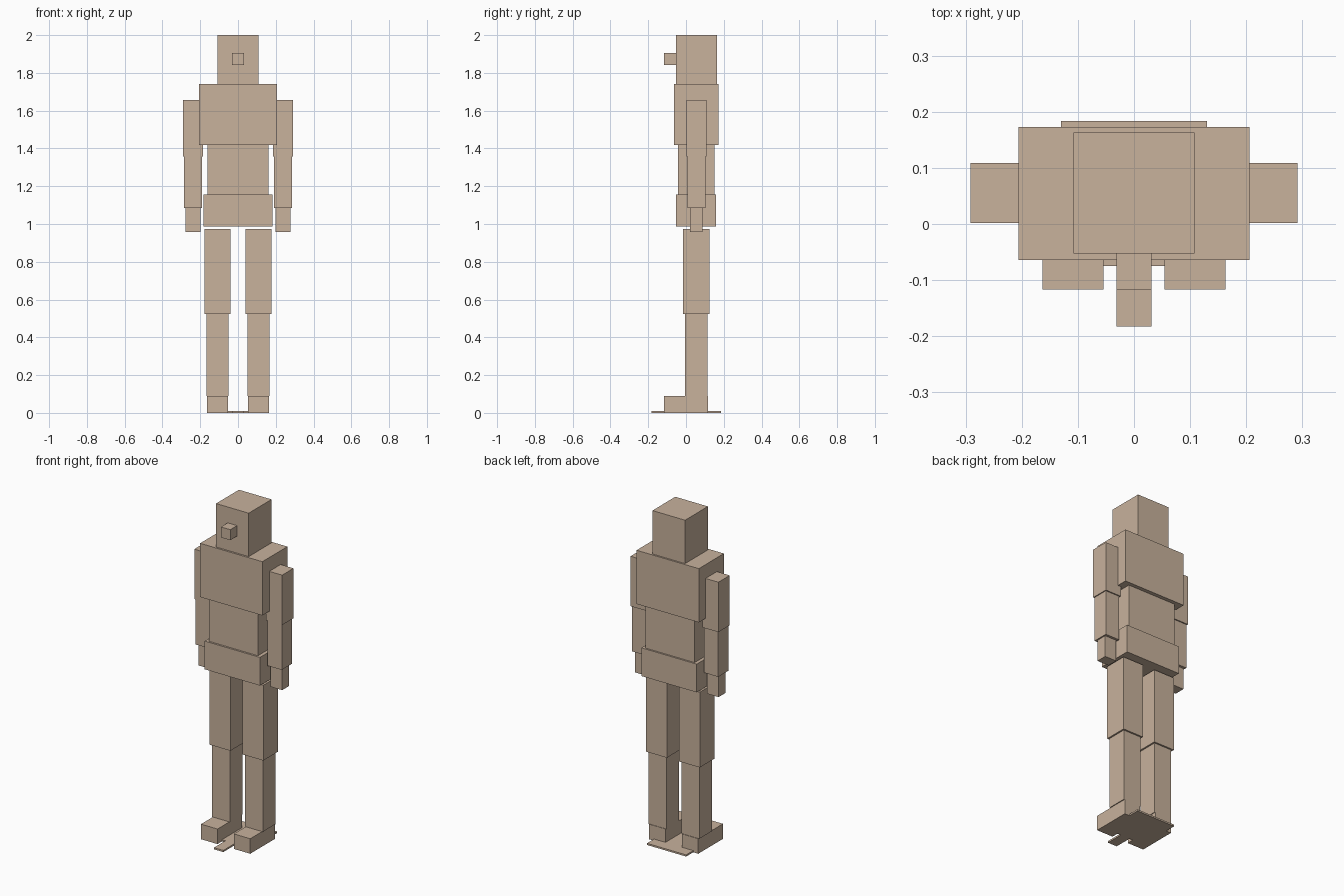
import bpy, bmesh
from mathutils import Vector

if "Cube" in bpy.data.objects:
    bpy.data.objects.remove(bpy.data.objects["Cube"])

tan = bpy.data.materials.new("tan")
tan.diffuse_color = (0.578, 0.445, 0.335, 1)
tan.use_nodes = True
tan.node_tree.nodes["Principled BSDF"].inputs["Base Color"].default_value = tan.diffuse_color


def box(name, x, y, z):
    """Box from (min, max) ranges on each axis."""
    bm = bmesh.new()
    bmesh.ops.create_cube(bm, size=1)
    size = Vector([r[1] - r[0] for r in (x, y, z)])
    centre = Vector([(r[0] + r[1]) / 2 for r in (x, y, z)])
    bmesh.ops.scale(bm, vec=size, verts=bm.verts)
    bmesh.ops.translate(bm, vec=centre, verts=bm.verts)
    mesh = bpy.data.meshes.new(name)
    bm.to_mesh(mesh)
    bm.free()
    mesh.materials.append(tan)
    bpy.context.collection.objects.link(bpy.data.objects.new(name, mesh))


def pair(name, x, y, z):
    """Matching left and right boxes."""
    box("right_" + name, x, y, z)
    box("left_" + name, (-x[1], -x[0]), y, z)


# Head and torso
box("head", (-0.108, 0.108), (-0.053, 0.163), (1.74, 2.0))
box("nose", (-0.031, 0.031), (-0.117, -0.053), (1.842, 1.905))
box("chest", (-0.206, 0.206), (-0.064, 0.173), (1.418, 1.74))
box("belly", (-0.162, 0.162), (-0.043, 0.15), (1.157, 1.418))
box("pelvis", (-0.183, 0.183), (-0.054, 0.16), (0.988, 1.157))

# Arms
pair("upper_arm", (0.184, 0.291), (0.002, 0.109), (1.358, 1.657))
pair("forearm", (0.191, 0.285), (0.007, 0.102), (1.086, 1.358))
pair("hand", (0.199, 0.277), (0.022, 0.087), (0.957, 1.086))

# Legs
pair("thigh", (0.04, 0.178), (-0.015, 0.124), (0.523, 0.974))
pair("shin", (0.05, 0.168), (-0.005, 0.114), (0.09, 0.523))
pair("foot", (0.054, 0.163), (-0.117, 0.117), (0.0, 0.09))

# Stand plate with its front tongue
box("stand_plate", (-0.13, 0.13), (-0.075, 0.184), (0.0, 0.01))
box("stand_tongue", (-0.031, 0.031), (-0.183, -0.075), (0.0, 0.01))
